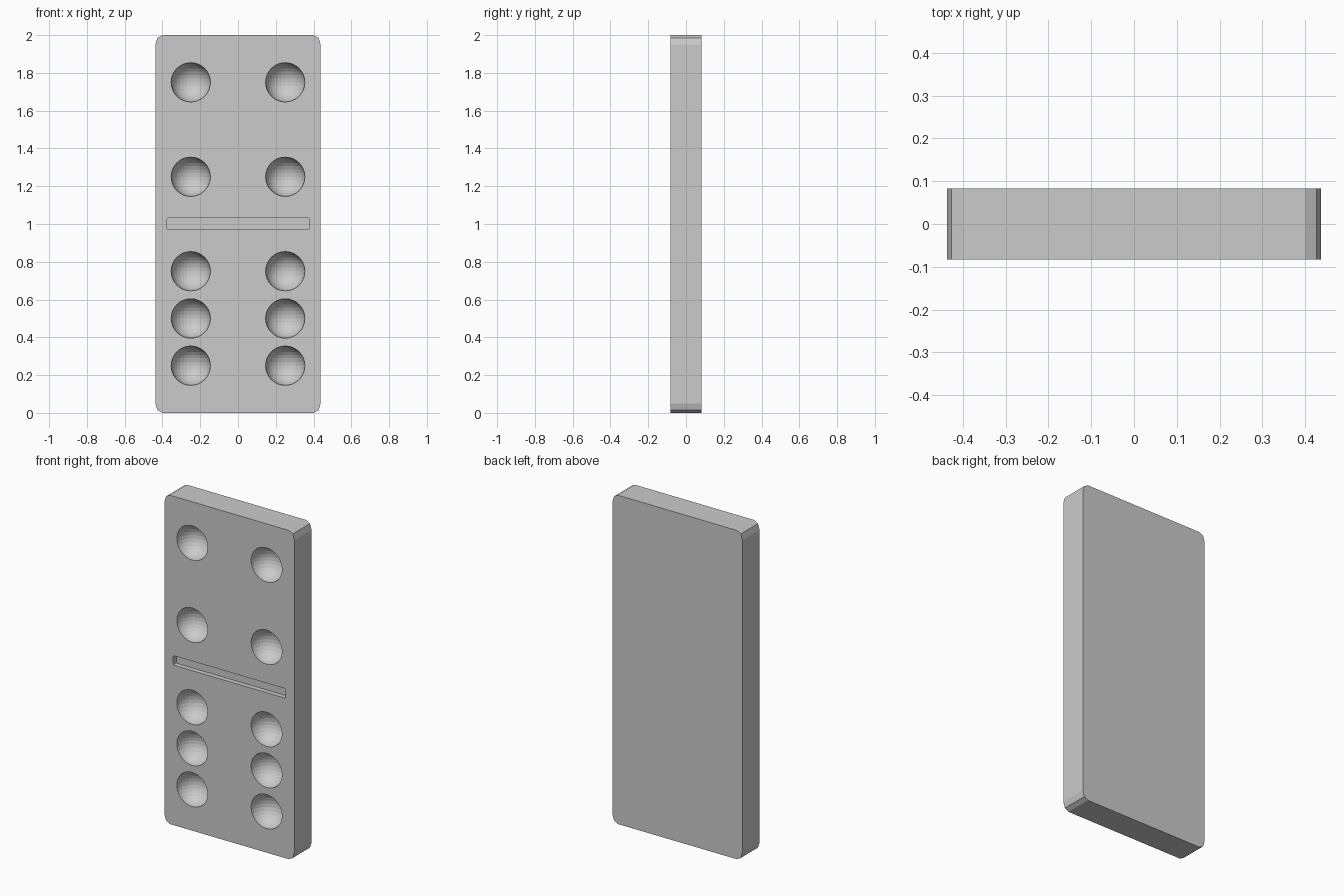
import bpy
import bmesh
from math import cos, sin, pi
from mathutils import Matrix

if "Cube" in bpy.data.objects:
    bpy.data.objects.remove(bpy.data.objects["Cube"], do_unlink=True)

HALF_DEPTH = 0.083
PIP_RADIUS = 0.104


def rounded_slab(bm, half_x, half_z, centre_z, y_front, y_back, rx, rz, steps=2):
    """Rounded rectangle in the x-z plane, extruded along y."""
    ring = []
    for corner, (sx, sz) in enumerate([(1, 1), (-1, 1), (-1, -1), (1, -1)]):
        for i in range(steps + 1):
            a = (corner + i / steps) * pi / 2
            x = sx * (half_x - rx) + rx * cos(a)
            z = centre_z + sz * (half_z - rz) + rz * sin(a)
            ring.append(bm.verts.new((x, y_front, z)))
    face = bm.faces.new(ring)
    extruded = bmesh.ops.extrude_face_region(bm, geom=[face], use_keep_orig=True)
    verts = [g for g in extruded["geom"] if isinstance(g, bmesh.types.BMVert)]
    bmesh.ops.translate(bm, verts=verts, vec=(0, y_back - y_front, 0))


def make_object(name, bm):
    bmesh.ops.recalc_face_normals(bm, faces=bm.faces[:])
    mesh = bpy.data.meshes.new(name)
    bm.to_mesh(mesh)
    bm.free()
    obj = bpy.data.objects.new(name, mesh)
    bpy.context.collection.objects.link(obj)
    return obj


# Tile body
bm = bmesh.new()
rounded_slab(bm, 0.4375, 1, 1, -HALF_DEPTH, HALF_DEPTH, 0.0375, 0.05)
tile = make_object("domino_tile", bm)

grey = bpy.data.materials.new("light_grey")
grey.use_nodes = True
colour = (0.6, 0.6, 0.6, 1)
grey.diffuse_color = colour
grey.node_tree.nodes["Principled BSDF"].inputs["Base Color"].default_value = colour
tile.data.materials.append(grey)

# Cutter: round pips in two columns, and the dividing groove
bm = bmesh.new()
for z in (0.25, 0.5, 0.75, 1.25, 1.75):
    for side in (-1, 1):
        bmesh.ops.create_uvsphere(
            bm, u_segments=32, v_segments=16, radius=PIP_RADIUS,
            matrix=Matrix.Translation((side * 0.25, -HALF_DEPTH, z)))
rounded_slab(bm, 0.378, 0.029, 1.002, -HALF_DEPTH - 0.05, -HALF_DEPTH + 0.03,
             0.006, 0.006)
cutter = make_object("pip_and_groove_cutter", bm)
cutter.data.materials.append(grey)
cutter.hide_render = True

# Carve the face
carve = tile.modifiers.new("carve", "BOOLEAN")
carve.operation = "DIFFERENCE"
carve.solver = "EXACT"
carve.object = cutter
bpy.ops.object.select_all(action="DESELECT")
tile.select_set(True)
bpy.context.view_layer.objects.active = tile
bpy.ops.object.modifier_apply(modifier=carve.name)
bpy.data.objects.remove(cutter, do_unlink=True)
